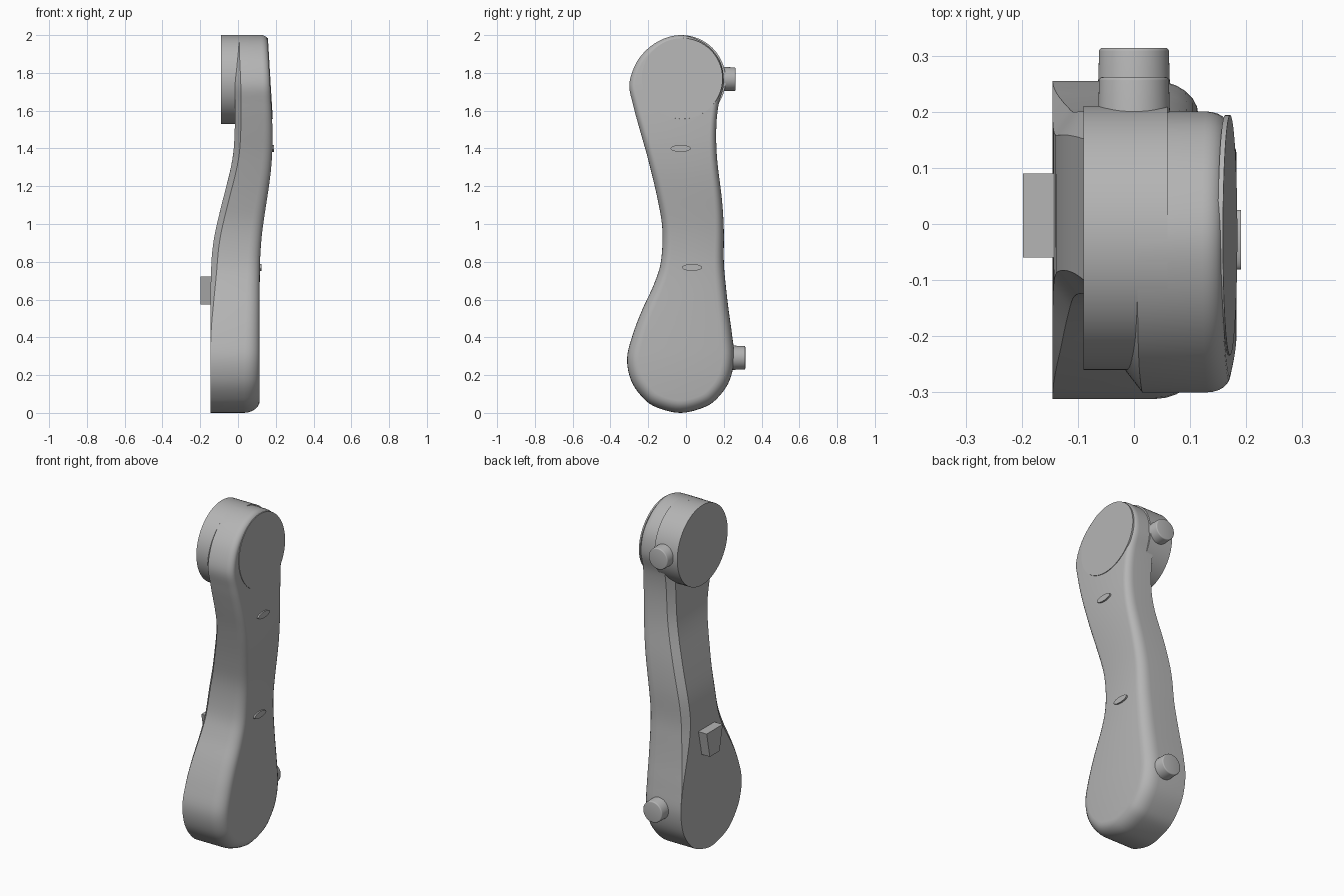
import bpy, bmesh, math
from mathutils import Vector, Matrix

cube = bpy.data.objects.get("Cube")
if cube:
    bpy.data.objects.remove(cube)

grey = bpy.data.materials.new("metal grey")
grey.use_nodes = True
colour = (0.46, 0.46, 0.46, 1)
grey.diffuse_color = colour
grey.node_tree.nodes["Principled BSDF"].inputs["Base Color"].default_value = colour


def finish(name, bm, angle=35):
    bmesh.ops.recalc_face_normals(bm, faces=bm.faces[:])
    mesh = bpy.data.meshes.new(name)
    bm.to_mesh(mesh)
    bm.free()
    mesh.materials.append(grey)
    obj = bpy.data.objects.new(name, mesh)
    bpy.context.collection.objects.link(obj)
    bpy.ops.object.select_all(action="DESELECT")
    obj.select_set(True)
    bpy.context.view_layer.objects.active = obj
    bpy.ops.object.shade_smooth_by_angle(angle=math.radians(angle))
    return obj


def table(points):
    """Softened piecewise function of height."""
    def line(z):
        if z <= points[0][0]:
            return points[0][1]
        for (a, u), (b, v) in zip(points, points[1:]):
            if z <= b:
                return u + (v - u) * (z - a) / (b - a)
        return points[-1][1]
    return lambda z: sum(line(z + d) for d in (-.08, -.04, 0, .04, .08)) / 5


def spline(points, steps):
    """Closed smooth curve through the points."""
    out, n = [], len(points)
    for i in range(n):
        a, b, c, d = (points[(i + k) % n] for k in (-1, 0, 1, 2))
        for s in range(steps):
            t = s / steps
            out.append(b + (c - a) * (t / 2) + (a * 2 - b * 5 + c * 4 - d) * (t * t / 2)
                       + (b * 3 - a - c * 3 + d) * (t ** 3 / 2))
    return out


# Arm outline: height, front edge, back edge
rows = [(.03, -.157, .097), (.08, -.228, .168), (.17, -.29, .23), (.29, -.312, .255),
        (.42, -.28, .243), (.55, -.23, .225), (.68, -.17, .21), (.8, -.133, .2),
        (.97, -.125, .2), (1.13, -.15, .19), (1.34, -.2, .165), (1.5, -.245, .16),
        (1.63, -.28, .172), (1.74, -.3, .2), (1.85, -.265, .185), (1.93, -.2, .13),
        (1.98, -.12, .055)]
outline = [Vector((-.03, 0))] + [Vector((b, z)) for z, f, b in rows]
outline += [Vector((-.03, 2))] + [Vector((f, z)) for z, f, b in reversed(rows)]
loop = spline(outline, 5)
count = len(loop)
normals = []
for i in range(count):
    t = (loop[(i + 1) % count] - loop[i - 1]).normalized()
    normals.append(Vector((t.y, -t.x)))

outer = table([(.75, .115), (.9, .12), (1.05, .14), (1.2, .165), (1.35, .182), (1.5, .184), (2, .155)])
inner = table([(.72, -.145), (.9, -.135), (1.1, -.088), (1.32, -.03), (1.42, -.018), (2, -.012)])
chamfer = table([(.42, 0), (.75, .032), (1.7, .032), (1.95, .018)])
round_in = table([(.2, .065), (1, .045), (1.9, .026)])
round_deep = table([(.1, .085), (1, .06), (1.9, .035)])


def arm_ring(bm, inset, x):
    ring = []
    for p, n in zip(loop, normals):
        q = p - n * inset(p.y)
        ring.append(bm.verts.new((x(p.y, q.y), q.x, q.y)))
    return ring


# Arm: inner chamfer, straight wall, rounded outer edge, closed across the width
bm = bmesh.new()
rings = [arm_ring(bm, lambda z: chamfer(z) * 1.3, lambda z, w: inner(w)),
         arm_ring(bm, lambda z: 0, lambda z, w: inner(w) + chamfer(z))]
for k in range(7):
    a = k / 6 * math.pi / 2
    rings.append(arm_ring(bm, lambda z: round_in(z) * (1 - math.cos(a)),
                          lambda z, w: outer(w) - round_deep(z) * (1 - math.sin(a))))
for r, s in zip(rings, rings[1:]):
    for i in range(count):
        j = (i + 1) % count
        bm.faces.new((r[i], r[j], s[j], s[i]))
for ring in (rings[0], rings[-1]):
    for i in range(count // 2):
        corners = [ring[i], ring[i + 1], ring[-i - 1], ring[-i % count]]
        bm.faces.new(list(dict.fromkeys(corners)))
bmesh.ops.remove_doubles(bm, verts=bm.verts[:], dist=.0001)
finish("crank_arm", bm)


def cylinder(name, start, end, r1, r2=None, squash=1, bevel=0):
    start, end = Vector(start), Vector(end)
    axis = end - start
    bm = bmesh.new()
    bmesh.ops.create_cone(bm, cap_ends=True, segments=64, radius1=r1, radius2=r2 or r1,
                          depth=axis.length)
    if bevel:
        rim = [e for e in bm.edges if all(v.co.z > 0 for v in e.verts)]
        bmesh.ops.bevel(bm, geom=rim, offset=bevel, segments=3, profile=.5, affect="EDGES")
    turn = axis.to_track_quat("Z", "Y").to_matrix().to_4x4()
    bm.transform(Matrix.Translation((start + end) / 2) @ turn)
    centre = (start + end) / 2
    for v in bm.verts:
        v.co.z = centre.z + (v.co.z - centre.z) * squash
    return finish(name, bm)


# Round boss on the inner side and flush tilted cap on the outer side
cylinder("inner_boss", (.06, -.025, 1.765), (-.09, -.025, 1.765), .235)
tilt = Vector((1, 0, .06)).normalized()
middle = Vector((outer(1.77), -.02, 1.77))
cylinder("outer_cap", middle - tilt * .006, middle + tilt * .003, .214)

# Clamp bolts on the back edge
cylinder("upper_bolt", (0, .1, 1.767), (0, .262, 1.767), .067, .062, bevel=.006)
cylinder("lower_bolt", (0, .15, .292), (0, .314, .292), .067, .062, bevel=.006)

# Small oval studs on the outer face
for name, y, z in (("upper_stud", -.028, 1.4), ("lower_stud", .032, .77)):
    x = outer(z)
    cylinder(name, (x - .02, y, z), (x + .009, y, z), .053, squash=.34)

# Tapered key block on the inner side
bm = bmesh.new()
bmesh.ops.create_cube(bm, size=1)
for v in bm.verts:
    half = .075 if v.co.z > 0 else .045
    v.co = (-.16 + v.co.x * .076, .015 + math.copysign(half, v.co.y), .648 + v.co.z * .146)
finish("key_block", bm)
